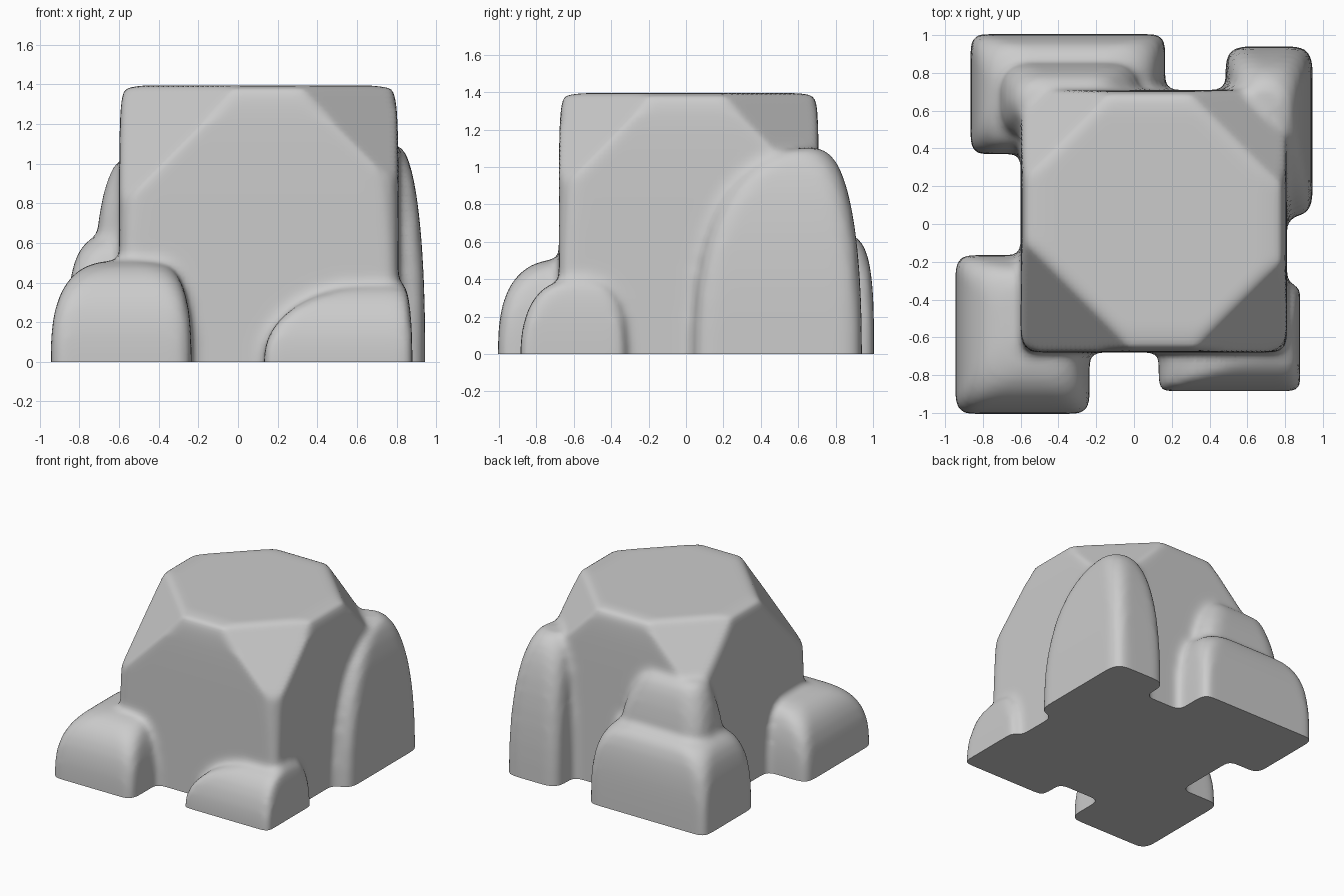
import bpy, bmesh, math

if "Cube" in bpy.data.objects:
    bpy.data.objects.remove(bpy.data.objects["Cube"])

BASE = -0.15  # rocks start below ground and are trimmed flat at z = 0
STEPS = 12


def section(x0, x1, y0, y1, r):
    """Rectangle with rounded corners, four points per corner."""
    pts = []
    for q, (sx, sy) in enumerate([(1, 1), (-1, 1), (-1, -1), (1, -1)]):
        cx = x1 - r if sx > 0 else x0 + r
        cy = y1 - r if sy > 0 else y0 + r
        for k in range(4):
            a = math.radians(90 * q + 30 * k)
            pts.append((cx + r * math.cos(a), cy + r * math.sin(a)))
    return pts


def add_rock(bm, base, top, height, radii, power):
    """Loft from a base to a top rectangle along a superellipse profile."""
    rings = []
    for i in range(-1, STEPS + 1):
        t = math.sin(math.pi / 2 * max(i, 0) / STEPS)
        s = 1 - max(0, 1 - t ** power) ** (1 / power)
        rect = [a + (b - a) * s for a, b in zip(base, top)]
        r = radii[0] + (radii[1] - radii[0]) * t ** 3
        r = min(r, 0.48 * (rect[1] - rect[0]), 0.48 * (rect[3] - rect[2]))
        z = BASE if i < 0 else height * t
        rings.append([bm.verts.new((x, y, z)) for x, y in section(*rect, r)])
    n = len(rings[0])
    for a, b in zip(rings, rings[1:]):
        for i in range(n):
            j = (i + 1) % n
            bm.faces.new((a[i], a[j], b[j], b[i]))
    bm.faces.new(rings[0][::-1])
    bm.faces.new(rings[-1])


def slice_off(bm, co, no):
    """Cut away everything on the positive side of a plane and cap the hole."""
    cut = bmesh.ops.bisect_plane(
        bm, geom=bm.verts[:] + bm.edges[:] + bm.faces[:], dist=1e-5,
        plane_co=co, plane_no=no, clear_outer=True)
    rim = [e for e in cut["geom_cut"] if isinstance(e, bmesh.types.BMEdge)]
    bmesh.ops.triangle_fill(bm, edges=rim, use_beauty=True)
    bmesh.ops.recalc_face_normals(bm, faces=bm.faces[:])


bm = bmesh.new()
# Main block with its four top corners broken off
add_rock(bm, (-.60, .81, -.68, .71), (-.48, .67, -.56, .61), 1.395, (.06, .22), 9)
for sx, sy, depth in [(-1, -1, .62), (1, -1, .52), (1, 1, .54), (-1, 1, .5)]:
    corner = (.80 if sx > 0 else -.60, .71 if sy > 0 else -.68)
    slice_off(bm, (corner[0], corner[1], 1.395 - depth), (sx, sy, 1))
# Front left rock
add_rock(bm, (-.945, -.235, -1.005, -.165), (-.6, -.45, -.63, -.36), .51, (.07, .13), 2.7)
# Front right rock
add_rock(bm, (.13, .88, -.885, -.32), (.76, .83, -.64, -.48), .39, (.04, .07), 2.2)
# Back right rock
add_rock(bm, (.485, .945, .04, .94), (.6, .79, .6, .7), 1.1, (.09, .14), 2.3)
# Back left rock, lower and upper lumps
add_rock(bm, (-.865, .165, .37, 1.005), (-.62, -.1, .55, .83), .64, (.06, .16), 3.3)
add_rock(bm, (-.735, .07, .44, .88), (-.56, -.2, .58, .7), 1.03, (.12, .16), 2.5)

mesh = bpy.data.meshes.new("boulder")
bm.to_mesh(mesh)
bm.free()
boulder = bpy.data.objects.new("boulder", mesh)
bpy.context.collection.objects.link(boulder)

# Fuse into a single skin and soften the joints
fuse = boulder.modifiers.new("fuse", 'REMESH')
fuse.mode = 'VOXEL'
fuse.voxel_size = 0.025
soften = boulder.modifiers.new("soften", 'SMOOTH')
soften.factor = 0.5
soften.iterations = 8
fused = bpy.data.meshes.new_from_object(
    boulder.evaluated_get(bpy.context.evaluated_depsgraph_get()))
boulder.modifiers.clear()

# Trim to a flat base
bm = bmesh.new()
bm.from_mesh(fused)
slice_off(bm, (0, 0, 0), (0, 0, -1))
bm.to_mesh(fused)
bm.free()
boulder.data = fused

# Smooth shading with a crisp base edge
bpy.context.view_layer.objects.active = boulder
boulder.select_set(True)
bpy.ops.object.shade_smooth_by_angle(angle=math.radians(50))
